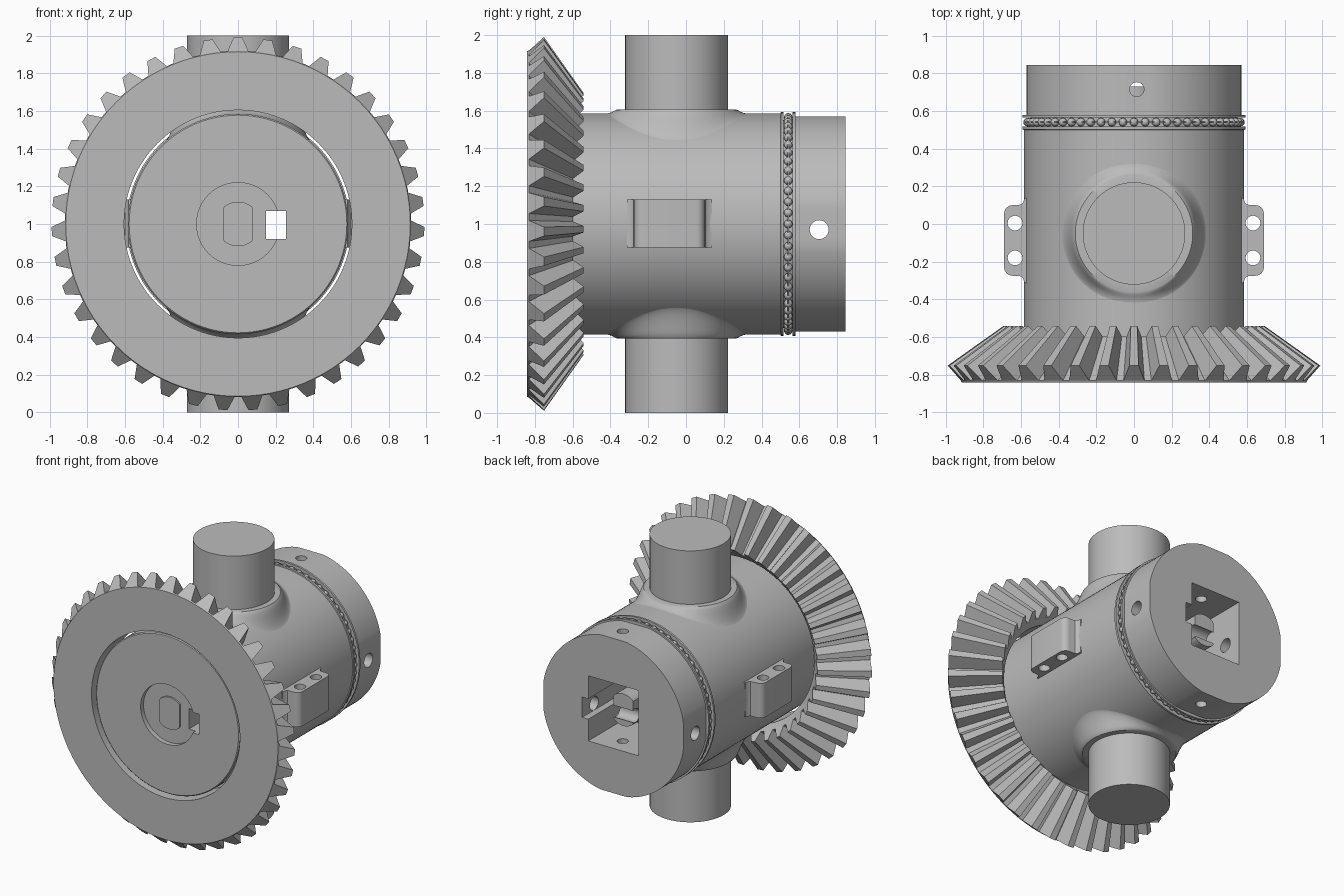
import bpy, bmesh
from math import sin, cos, pi, sqrt
from mathutils import Matrix, Vector

cube = bpy.data.objects.get("Cube")
if cube:
    bpy.data.objects.remove(cube)

steel = bpy.data.materials.new("steel_grey")
steel.use_nodes = True
GREY = (0.5, 0.5, 0.5, 1)
steel.diffuse_color = GREY
steel.node_tree.nodes["Principled BSDF"].inputs["Base Color"].default_value = GREY

SEG = 96
AXIS_Z = 1.0        # height of the main axis
PIVOT_Y = -0.05     # where the trunnion axis crosses the main axis
BODY_R = 0.585


def finish(name, bm, smooth=True):
    bmesh.ops.recalc_face_normals(bm, faces=bm.faces)
    mesh = bpy.data.meshes.new(name)
    bm.to_mesh(mesh)
    bm.free()
    mesh.materials.append(steel)
    obj = bpy.data.objects.new(name, mesh)
    bpy.context.collection.objects.link(obj)
    if smooth:
        shade(obj)
    return obj


def activate(obj):
    bpy.ops.object.select_all(action='DESELECT')
    obj.select_set(True)
    bpy.context.view_layer.objects.active = obj


def shade(obj):
    activate(obj)
    bpy.ops.object.shade_smooth_by_angle(angle=0.6)


def loft(bm, rings, caps=True, cyclic=False):
    """Bridge a list of equally long point rings with quads."""
    rows = [[bm.verts.new(p) for p in ring] for ring in rings]
    pairs = list(zip(rows, rows[1:]))
    if cyclic:
        pairs.append((rows[-1], rows[0]))
    for a, b in pairs:
        for i in range(len(a)):
            j = (i + 1) % len(a)
            bm.faces.new((a[i], a[j], b[j], b[i]))
    if caps and not cyclic:
        bm.faces.new(rows[0])
        bm.faces.new(rows[-1])


def circle(r, y, limit=9):
    """Ring round the main axis, optionally flattened on four sides."""
    def flat(v):
        return max(-limit, min(limit, v))
    angles = [2 * pi * i / SEG for i in range(SEG)]
    return [(flat(r * sin(a)), y, AXIS_Z + flat(r * cos(a))) for a in angles]


def rod(name, r, start, end, segments=64):
    start, end = Vector(start), Vector(end)
    turn = (end - start).to_track_quat('Z', 'Y').to_matrix().to_4x4()
    bm = bmesh.new()
    bmesh.ops.create_cone(bm, cap_ends=True, segments=segments, radius1=r, radius2=r,
                          depth=(end - start).length,
                          matrix=Matrix.Translation((start + end) / 2) @ turn)
    return finish(name, bm)


def box(name, low, high):
    low, high = Vector(low), Vector(high)
    bm = bmesh.new()
    bmesh.ops.create_cube(bm, size=1, matrix=Matrix.Translation((low + high) / 2)
                          @ Matrix.Diagonal((*(high - low), 1)))
    return finish(name, bm, False)


def cut(obj, cutters):
    for cutter in cutters:
        mod = obj.modifiers.new("cut", 'BOOLEAN')
        mod.operation = 'DIFFERENCE'
        mod.solver = 'EXACT'
        mod.object = cutter
        activate(obj)
        bpy.ops.object.modifier_apply(modifier=mod.name)
    shade(obj)


# Main barrel with the grooved bearing seat at its rear
profile = [(0.578, -0.82), (BODY_R, -0.813), (BODY_R, 0.5), (0.592, 0.502), (0.592, 0.517),
           (0.55, 0.517), (0.55, 0.565), (0.592, 0.565), (0.592, 0.58)]
bm = bmesh.new()
loft(bm, [circle(r, y) for r, y in profile])
barrel = finish("barrel", bm)

# Rear cap with four shallow flats
bm = bmesh.new()
loft(bm, [circle(0.58, 0.575, 0.57), circle(0.58, 0.845, 0.57)])
rear_cap = finish("rear_cap", bm)

# Double-flat spindle through the middle
bm = bmesh.new()
outline = [(max(-0.08, min(0.08, 0.118 * sin(a))), 0.118 * cos(a))
           for a in (2 * pi * i / 48 for i in range(48))]
loft(bm, [[(x, y, AXIS_Z + z) for x, z in outline] for y in (-0.797, 0.73)])
spindle = finish("spindle", bm)

# Recesses: front bore, rear pocket, keyway and screw holes
front_bore = rod("front_bore_cutter", 0.22, (0, -0.9, 1), (0, -0.785, 1))
pocket = box("pocket_cutter", (-0.205, 0.42, 0.76), (0.205, 0.95, 1.24))
keyway = box("keyway_cutter", (0.15, -0.95, 0.92), (0.255, 0.95, 1.07))
side_hole = rod("side_hole_cutter", 0.05, (-0.8, 0.705, 0.97), (0.8, 0.705, 0.97), 32)
top_hole = rod("top_hole_cutter", 0.038, (0.015, 0.715, 0.2), (0.015, 0.715, 1.8), 32)
cut(barrel, [front_bore, pocket, keyway])
cut(rear_cap, [pocket, keyway, side_hole, top_hole])
cut(spindle, [side_hole])
for helper in (front_bore, pocket, keyway, side_hole, top_hole):
    bpy.data.objects.remove(helper)

# Bearing balls and the thin cage between them
bm = bmesh.new()
BALLS = 60
for i in range(BALLS):
    a = 2 * pi * i / BALLS
    spot = Matrix.Translation((0.565 * sin(a), 0.541, AXIS_Z + 0.565 * cos(a)))
    bmesh.ops.create_icosphere(bm, subdivisions=2, radius=0.023, matrix=spot)
finish("bearing_balls", bm)
bm = bmesh.new()
loft(bm, [circle(0.54, 0.538), circle(0.583, 0.538), circle(0.583, 0.544), circle(0.54, 0.544)],
     cyclic=True)
finish("bearing_cage", bm)

# Bevel gear: a ring plus teeth that shrink towards the pivot point
bm = bmesh.new()
ring = [(0.605, -0.842), (0.915, -0.842), (0.92, -0.832), (0.644, -0.597), (0.605, -0.63)]
loft(bm, [circle(r, y) for r, y in ring], cyclic=True)
TEETH = 39
apex = Vector((0, PIVOT_Y, AXIS_Z))
section = [(-0.058, -0.838, 0.912), (-0.024, -0.752, 0.99),
           (0.024, -0.752, 0.99), (0.058, -0.838, 0.912)]
for i in range(TEETH):
    spin = Matrix.Rotation(2 * pi * i / TEETH, 3, 'Y')
    outer = [spin @ Vector((x, y - PIVOT_Y, r)) for x, y, r in section]
    loft(bm, [[apex + p * s for p in outer] for s in (1, 0.7)])
finish("bevel_gear", bm)

# Upper and lower trunnions, each with a boss blended into the barrel
for side, word in ((1, "upper"), (-1, "lower")):
    rod(word + "_trunnion", 0.272, (0, PIVOT_Y, AXIS_Z + side * 0.4),
        (0, PIVOT_Y, AXIS_Z + side))
    rings = []
    for r, t in [(0.26, 0), (0.312, 0), (0.32, 0.04)] + [(0.32 + 0.07 * k / 8, k / 8)
                                                      for k in range(1, 9)]:
        row = []
        for i in range(SEG):
            a = 2 * pi * i / SEG
            x = r * cos(a)
            skin = sqrt(BODY_R ** 2 - x * x) - 0.002
            h = skin + (0.606 - skin) * (1 - t) ** 2.2
            row.append((x, PIVOT_Y + r * sin(a), AXIS_Z + side * h))
        rings.append(row)
    bm = bmesh.new()
    loft(bm, rings, caps=False)
    finish(word + "_boss", bm)

# Side lugs with two vertical bolt holes each
MID = -0.0875
half = [(0.5, 0.225), (0.582, 0.225), (0.588, 0.203), (0.6, 0.191), (0.62, 0.1875)]
half += [(0.645 + 0.045 * sin(a), 0.1425 + 0.045 * cos(a))
         for a in (pi / 2 * k / 6 for k in range(7))]
outline = half + [(x, -y) for x, y in reversed(half)]
for side, word in ((1, "left"), (-1, "right")):
    bm = bmesh.new()
    loft(bm, [[(side * x, MID + y, z) for x, y in outline] for z in (0.875, 1.13)])
    lug = finish(word + "_lug", bm)
    drills = [rod("drill", 0.039, (side * 0.632, y, 0.7), (side * 0.632, y, 1.3), 32)
              for y in (0.005, -0.18)]
    # Shallow relief so the bolt holes stay open past the barrel wall
    cut(lug, drills)
    cut(barrel, drills)
    for drill in drills:
        bpy.data.objects.remove(drill)
